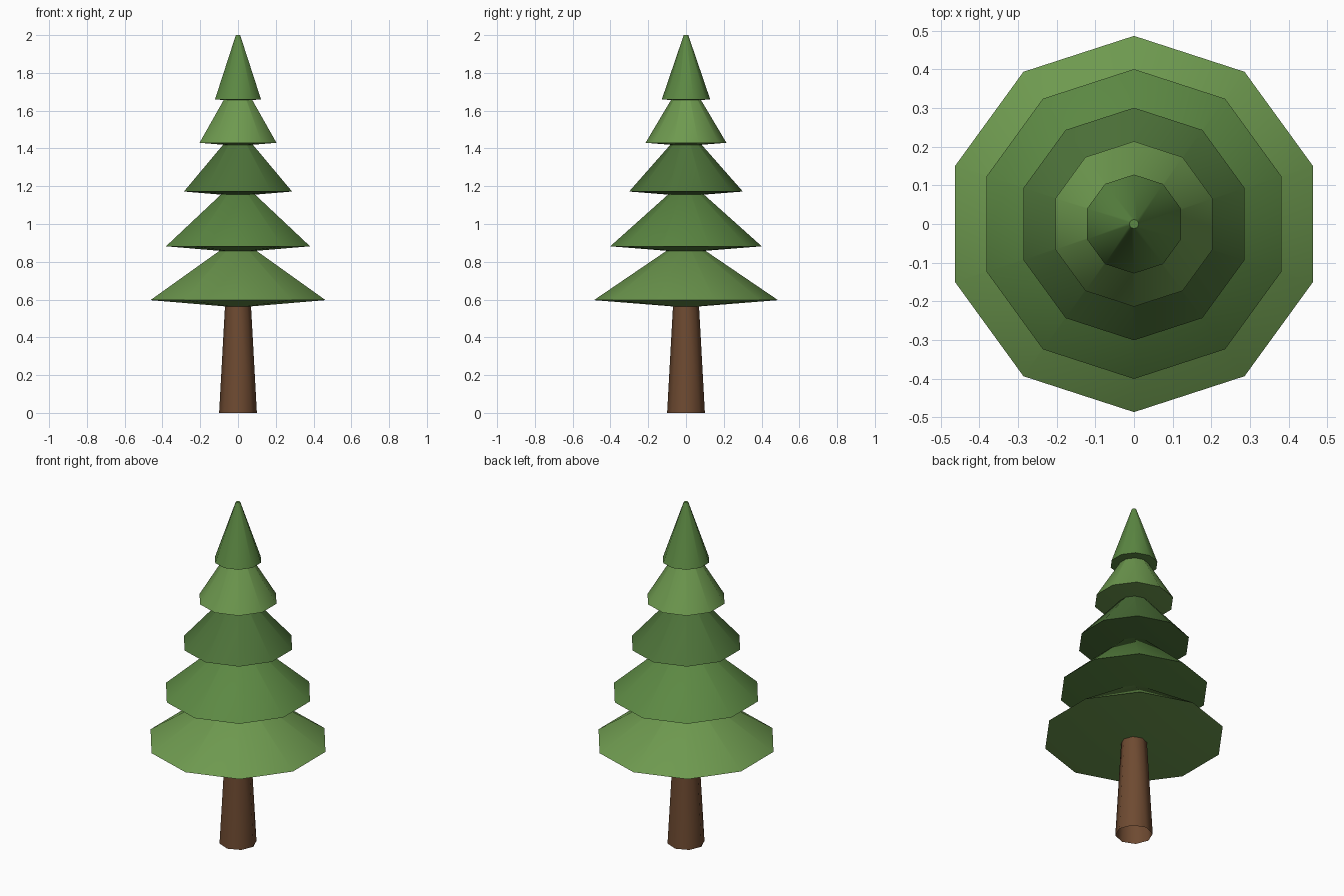
import bpy, bmesh
from math import sin, cos, pi, radians

if "Cube" in bpy.data.objects:
    bpy.data.objects.remove(bpy.data.objects["Cube"])


def material(name, rgb):
    m = bpy.data.materials.new(name)
    m.diffuse_color = (*rgb, 1)
    m.use_nodes = True
    m.node_tree.nodes["Principled BSDF"].inputs["Base Color"].default_value = m.diffuse_color
    return m


def lathe(name, profile, sides, mat):
    """Revolve (radius, z) points about z; radius 0 closes to a point."""
    bm = bmesh.new()
    rings = []
    for r, z in profile:
        n = sides if r > 0 else 1
        rings.append([bm.verts.new((r * sin(2 * pi * i / sides),
                                    r * cos(2 * pi * i / sides), z)) for i in range(n)])
    for a, b in zip(rings, rings[1:]):
        for i in range(sides):
            j = (i + 1) % sides
            quad = [a[i % len(a)], a[j % len(a)], b[j % len(b)], b[i % len(b)]]
            bm.faces.new(list(dict.fromkeys(quad)))
    bmesh.ops.recalc_face_normals(bm, faces=bm.faces)
    # make sure normals of the open trunk point outward as well
    side = max(bm.faces, key=lambda f: f.calc_area())
    mid = side.calc_center_median()
    if side.normal.x * mid.x + side.normal.y * mid.y < 0 and profile[0][0] > 0:
        bmesh.ops.reverse_faces(bm, faces=bm.faces)
    mesh = bpy.data.meshes.new(name)
    bm.to_mesh(mesh)
    bm.free()
    mesh.materials.append(mat)
    obj = bpy.data.objects.new(name, mesh)
    bpy.context.collection.objects.link(obj)
    bpy.ops.object.select_all(action='DESELECT')
    obj.select_set(True)
    bpy.context.view_layer.objects.active = obj
    bpy.ops.object.shade_smooth_by_angle(angle=radians(50))
    return obj


bark = material("bark", (0.156, 0.069, 0.031))
light = material("light_green", (0.155, 0.32, 0.078))
medium = material("medium_green", (0.107, 0.247, 0.056))
dark = material("dark_green", (0.074, 0.168, 0.041))

# Tapered eight-sided trunk, open at the base
lathe("trunk", [(0.10, 0), (0.067, 0.60)], 8, bark)

# Foliage tiers: rim radius, rim height, tip height, material
tiers = [
    (0.487, 0.597, 0.92, light),
    (0.401, 0.882, 1.23, medium),
    (0.301, 1.172, 1.50, dark),
    (0.214, 1.430, 1.77, light),
    (0.128, 1.660, 2.00, medium),
]
for k, (r, rim, tip, mat) in enumerate(tiers, 1):
    # shallow inverted cone underneath, steep cone above, tiny flat tip
    lathe(f"foliage_tier_{k}",
          [(0, rim - 0.08 * r), (r, rim), (0.012, tip), (0, tip)], 10, mat)
